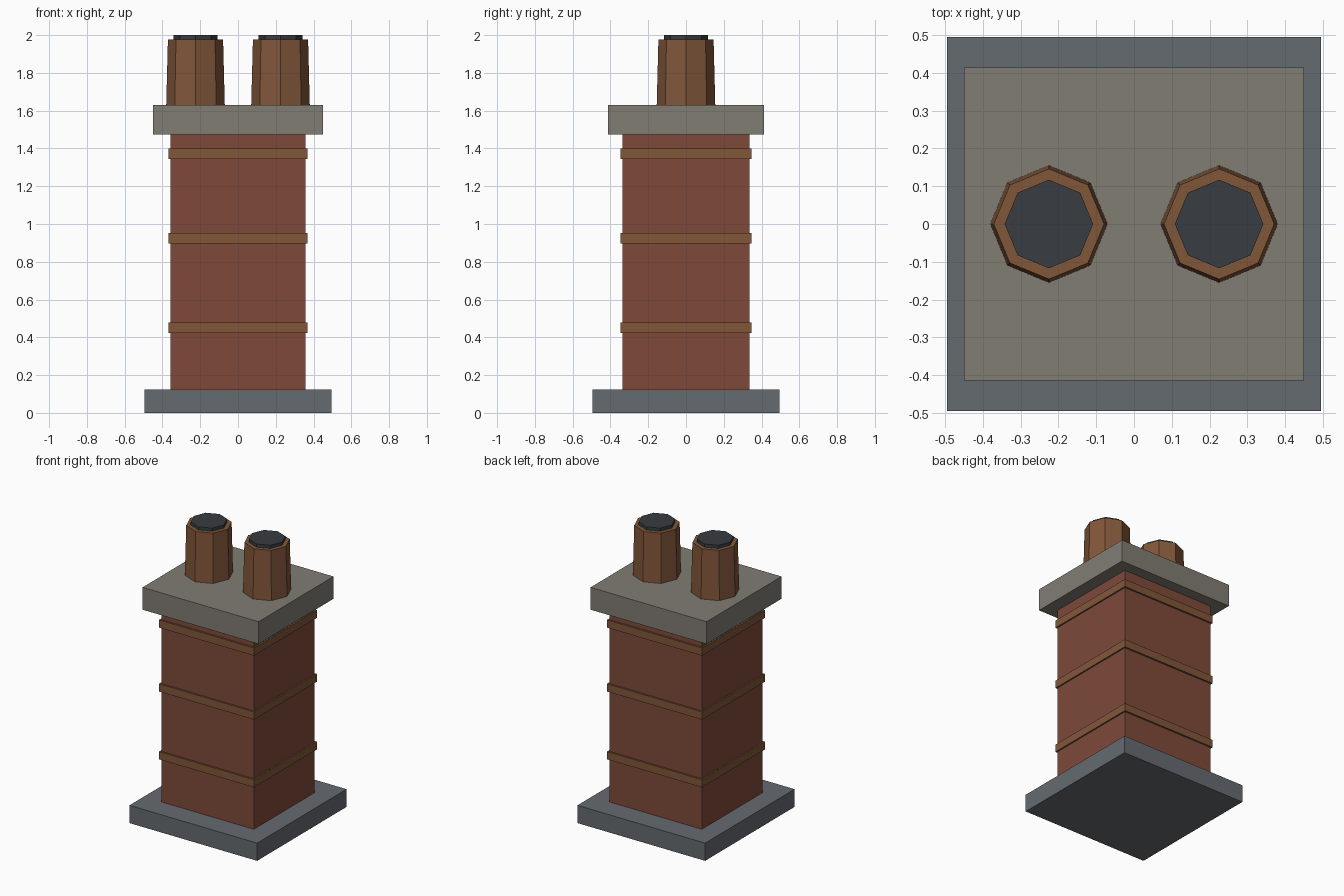
import bpy

if "Cube" in bpy.data.objects:
    bpy.data.objects.remove(bpy.data.objects["Cube"])


def material(name, rgb):
    m = bpy.data.materials.new(name)
    m.diffuse_color = (*rgb, 1)
    m.use_nodes = True
    m.node_tree.nodes["Principled BSDF"].inputs["Base Color"].default_value = m.diffuse_color
    return m


SLATE = material("slate", (0.13, 0.145, 0.16))
BRICK = material("brick", (0.21, 0.068, 0.042))
CLAY = material("clay", (0.22, 0.095, 0.042))
STONE = material("stone", (0.22, 0.205, 0.175))
SOOT = material("soot", (0.04, 0.045, 0.052))


def finish(name, mat):
    ob = bpy.context.object
    ob.name = name
    ob.data.materials.append(mat)
    return ob


def box(name, hx, hy, z0, z1, mat):
    bpy.ops.mesh.primitive_cube_add(size=1, location=(0, 0, (z0 + z1) / 2))
    bpy.context.object.scale = (2 * hx, 2 * hy, z1 - z0)
    bpy.ops.object.transform_apply(location=False, rotation=False, scale=True)
    return finish(name, mat)


def octagon(name, x, r0, r1, z0, z1, mat):
    bpy.ops.mesh.primitive_cone_add(vertices=8, radius1=r0, radius2=r1,
                                    depth=z1 - z0, location=(x, 0, (z0 + z1) / 2))
    return finish(name, mat)


# Masonry: base slab, brick shaft, overhanging cap
box("base_slab", 0.494, 0.494, 0, 0.124, SLATE)
box("brick_stack", 0.358, 0.336, 0.124, 1.474, BRICK)
box("cap_slab", 0.449, 0.414, 1.474, 1.63, STONE)

# Raised courses around the shaft
for i, z in enumerate((0.424, 0.898, 1.345)):
    box(f"band_{i + 1}", 0.368, 0.348, z, z + 0.054, CLAY)

# Tapered octagonal pots with dark flue plugs
for side, x in (("left", -0.225), ("right", 0.225)):
    octagon(f"pot_{side}", x, 0.155, 0.146, 1.63, 1.978, CLAY)
    octagon(f"flue_{side}", x, 0.117, 0.117, 1.955, 2.0, SOOT)
